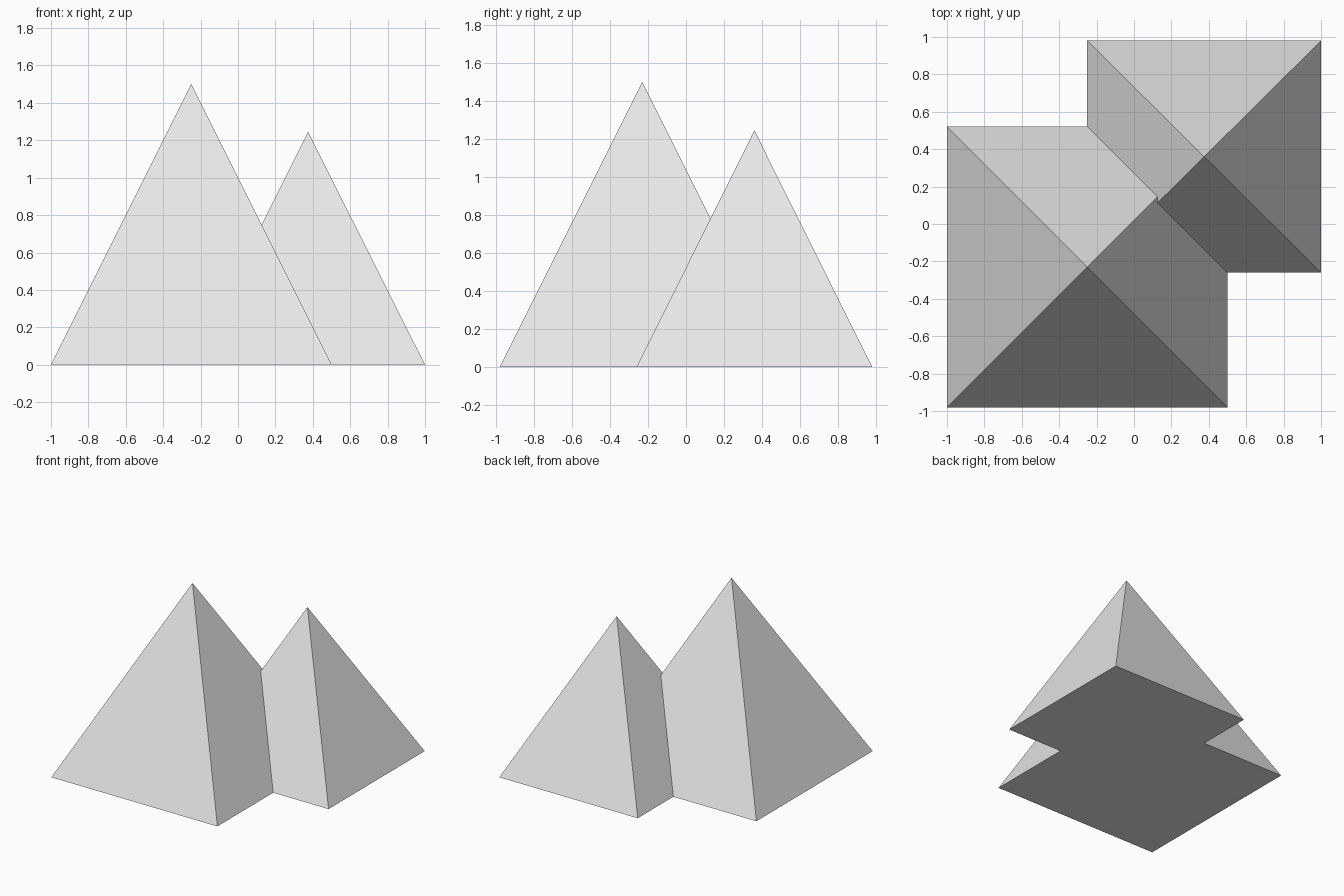
import bpy
import math

if "Cube" in bpy.data.objects:
    bpy.data.objects.remove(bpy.data.objects["Cube"])

# Single stone colour
grey = bpy.data.materials.new("light_grey")
grey.diffuse_color = (0.8, 0.8, 0.8, 1.0)
grey.use_nodes = True
grey.node_tree.nodes["Principled BSDF"].inputs["Base Color"].default_value = grey.diffuse_color


def pyramid(name, centre, size, height):
    """Four-sided pyramid standing on z = 0 with its sides along x and y."""
    bpy.ops.mesh.primitive_cone_add(vertices=4, radius1=math.sqrt(0.5), radius2=0, depth=1)
    obj = bpy.context.object
    obj.name = name
    # Square the base to the axes, then stretch to the wanted size
    for v in obj.data.vertices:
        x, y, z = v.co
        c = math.sqrt(0.5)
        v.co = ((x - y) * c * size[0], (x + y) * c * size[1], (z + 0.5) * height)
    obj.location = (centre[0], centre[1], 0)
    obj.data.materials.append(grey)
    return obj


# Two overlapping pyramids
pyramid("large_pyramid", (-0.25, -0.23), (1.5, 1.5), 1.5)
pyramid("small_pyramid", (0.375, 0.36), (1.25, 1.24), 1.245)
